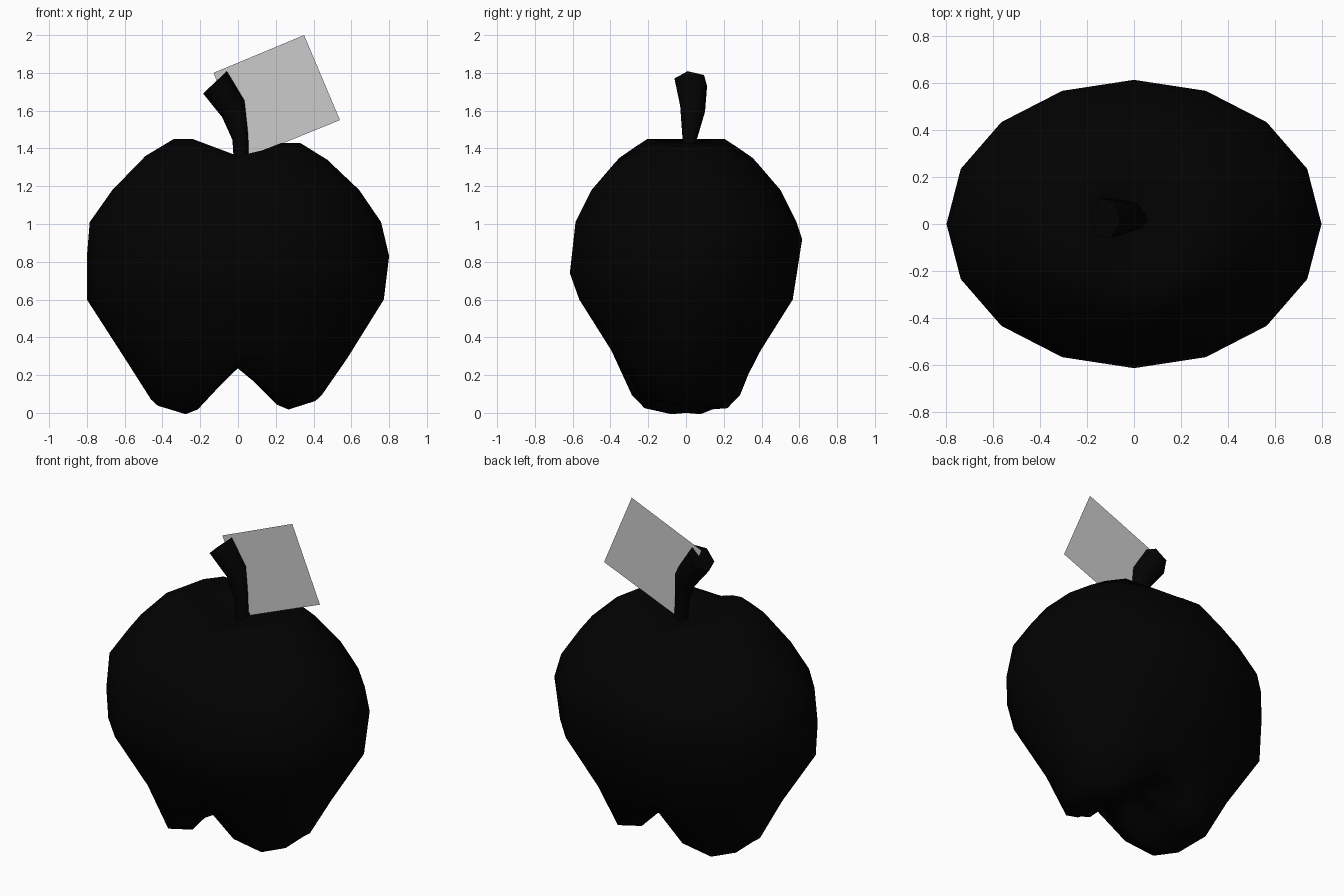
import bpy
import math

if "Cube" in bpy.data.objects:
    bpy.data.objects.remove(bpy.data.objects["Cube"])

dark = bpy.data.materials.new("dark_skin")
dark.diffuse_color = (0.0006, 0.0006, 0.0006, 1)
dark.use_nodes = True
dark.node_tree.nodes["Principled BSDF"].inputs["Base Color"].default_value = dark.diffuse_color


def make(name, verts, faces, mat=None, smooth=True):
    mesh = bpy.data.meshes.new(name)
    mesh.from_pydata(verts, [], faces)
    if mat:
        mesh.materials.append(mat)
    for p in mesh.polygons:
        p.use_smooth = smooth
    mesh.update()
    obj = bpy.data.objects.new(name, mesh)
    bpy.context.collection.objects.link(obj)
    return obj


def bridge(rings, n):
    return [(r * n + i, r * n + (i + 1) % n, (r + 1) * n + (i + 1) % n, (r + 1) * n + i)
            for r in range(rings - 1) for i in range(n)]


# Apple body: rings of (x radius, y radius, z, height shift along the x = 0 crease,
# lowering on the diagonals for the corner lobes, front-to-back tilt)
N = 16
profile = [
    (0.17, 0.11, 0.10, 0.14, 0, 0), (0.30, 0.20, 0.00, 0.25, 0.01, 0),
    (0.46, 0.31, 0.07, 0.21, 0.045, 0), (0.60, 0.395, 0.29, 0.04, 0, 0),
    (0.80, 0.565, 0.60, 0, 0, 0), (0.80, 0.615, 0.83, 0, 0, 0.09),
    (0.785, 0.585, 1.01, 0, 0, 0), (0.665, 0.50, 1.18, 0, 0, 0),
    (0.49, 0.38, 1.36, -0.04, 0, 0), (0.34, 0.29, 1.45, -0.09, 0, 0),
    (0.18, 0.15, 1.425, -0.075, 0, 0),
]
verts = []
for rx, ry, z, shift, lobe, tilt in profile:
    for i in range(N):
        a = 2 * math.pi * i / N
        x, y = rx * math.cos(a), ry * math.sin(a)
        crease = max(0, 1 - abs(x) / 0.24) if shift < 0 or rx > 0.2 else 1 - abs(x) / rx
        h = z + shift * crease - lobe * abs(math.sin(2 * a)) + tilt * math.sin(a)
        # The right half is slightly slimmer and lower at the top
        if x > 0.01:
            x *= 1 if tilt else 0.965
            h -= 0.02 if z > 1.3 else 0
            h += 0.025 if z < 0.1 else 0
        verts.append((x, y, h))
faces = bridge(len(profile), N)
low, high = len(verts), len(verts) + 1
verts += [(0, 0, 0.235), (0, 0, 1.33)]
top = (len(profile) - 1) * N
for i in range(N):
    j = (i + 1) % N
    faces += [(low, j, i), (high, top + i, top + j)]
make("apple_body", verts, faces, dark)

# Stem: six-sided loft that bends left and flares to a slanted cut end
# rows: centre x, y, z, half width vector x, z, half depth in y
S = 6
path = [
    (0.02, 0.02, 1.28, 0.04, 0.0, 0.04),
    (0.012, 0.02, 1.46, 0.042, 0.015, 0.042),
    (-0.025, 0.035, 1.61, 0.06, 0.045, 0.07),
    (-0.122, 0.025, 1.75, 0.064, 0.06, 0.092),
]
verts = []
for cx, cy, cz, wx, wz, d in path:
    for i in range(S):
        a = 2 * math.pi * i / S - math.radians(10)
        c, s = math.cos(a), math.sin(a)
        verts.append((cx + wx * c, cy + d * s, cz + wz * c))
faces = bridge(len(path), S)
faces += [tuple(reversed(range(S))), tuple(range((len(path) - 1) * S, len(path) * S))]
stem = make("stem", verts, faces, dark)
bpy.context.view_layer.objects.active = stem
stem.select_set(True)
bpy.ops.object.shade_smooth_by_angle(angle=math.radians(70))

# Leaf: one flat card beside the stem
make("leaf", [(0.06, 0.032, 1.355), (0.54, 0.032, 1.55), (0.35, 0.032, 2.0), (-0.13, 0.032, 1.80)],
     [(0, 1, 2, 3)], smooth=False)
